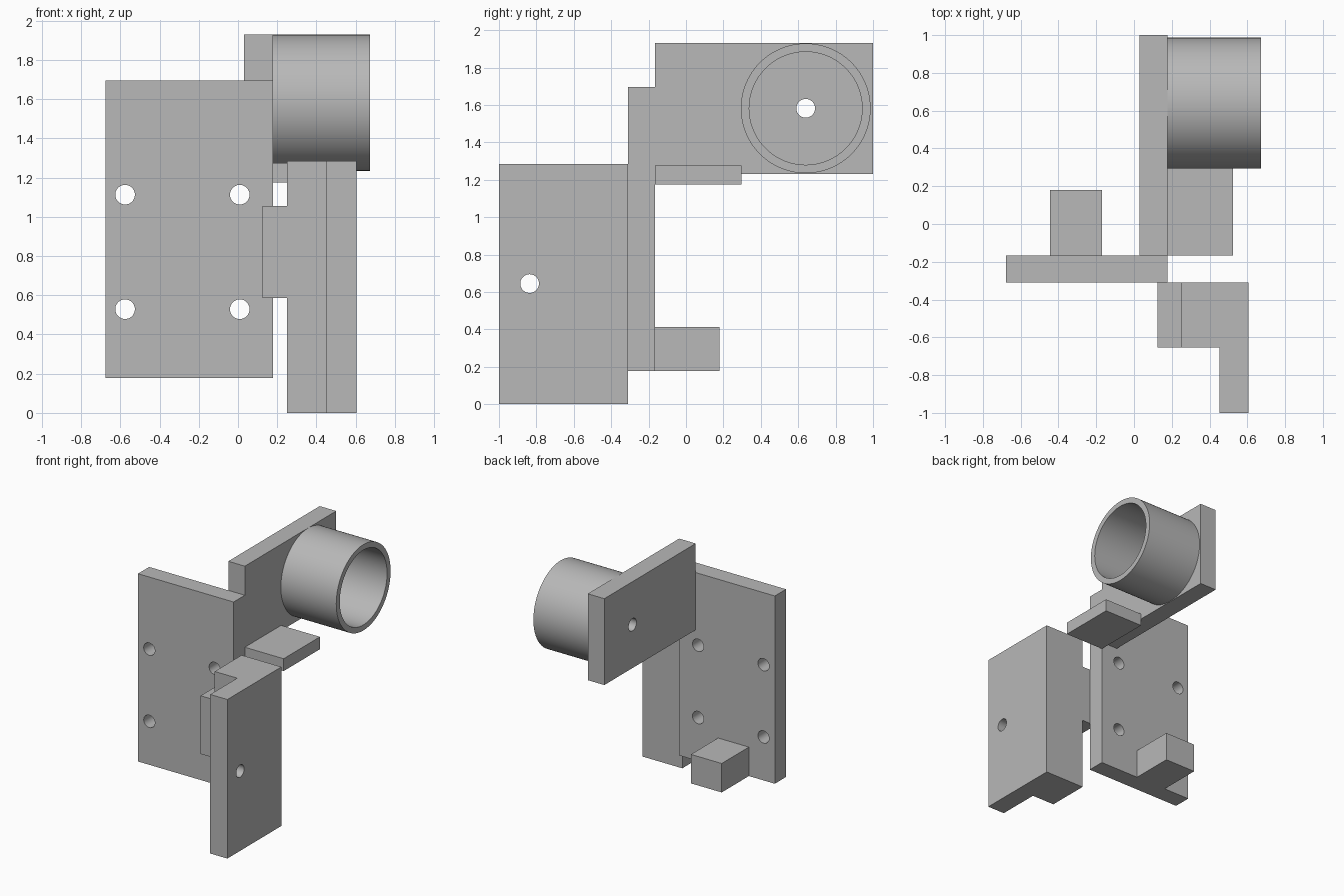
import bpy
import math
from mathutils import Vector

cube = bpy.data.objects.get("Cube")
if cube:
    bpy.data.objects.remove(cube, do_unlink=True)

grey = bpy.data.materials.new("light_grey")
grey.use_nodes = True
colour = (0.48, 0.48, 0.48, 1)
grey.diffuse_color = colour
grey.node_tree.nodes["Principled BSDF"].inputs["Base Color"].default_value = colour


def box(name, low, high):
    """Box between two opposite corners."""
    low, high = Vector(low), Vector(high)
    bpy.ops.mesh.primitive_cube_add(size=1, location=(low + high) / 2)
    ob = bpy.context.object
    ob.name = name
    ob.scale = high - low
    bpy.ops.object.transform_apply(location=False, rotation=False, scale=True)
    ob.data.materials.append(grey)
    return ob


def cylinder(name, centre, radius, length, axis, sides=48):
    """Cylinder lying along the x or y axis."""
    turn = (0, math.pi / 2, 0) if axis == "x" else (math.pi / 2, 0, 0)
    bpy.ops.mesh.primitive_cylinder_add(vertices=sides, radius=radius, depth=length,
                                        location=centre, rotation=turn)
    ob = bpy.context.object
    ob.name = name
    ob.data.materials.append(grey)
    return ob


def cut(ob, cutter):
    """Subtract the cutter and remove it."""
    mod = ob.modifiers.new("cut", "BOOLEAN")
    mod.operation = "DIFFERENCE"
    mod.solver = "EXACT"
    mod.object = cutter
    bpy.ops.object.select_all(action="DESELECT")
    bpy.context.view_layer.objects.active = ob
    ob.select_set(True)
    bpy.ops.object.modifier_apply(modifier=mod.name)
    bpy.data.objects.remove(cutter, do_unlink=True)


def smooth(ob):
    bpy.ops.object.select_all(action="DESELECT")
    bpy.context.view_layer.objects.active = ob
    ob.select_set(True)
    bpy.ops.object.shade_smooth_by_angle(angle=math.radians(30))


HOLE = 0.05
FRONT, BACK = -0.31, -0.167     # mounting plate faces
SIDE = 0.178                    # shared side of plate and arm

# Mounting plate with four screw holes
plate = box("mounting_plate", (-0.677, FRONT, 0.178), (SIDE, BACK, 1.695))
for x in (-0.576, 0.009):
    for z in (0.529, 1.113):
        cut(plate, cylinder("hole", (x, -0.24, z), HOLE, 0.5, "y"))

# Foot block behind the plate
box("foot_block", (-0.445, BACK, 0.178), (-0.17, 0.18, 0.412))

# Upper arm reaching back, and the cup fixed to its side
CUP_Y, CUP_Z = 0.64, 1.582
arm = box("upper_arm", (0.03, BACK, 1.232), (SIDE, 1, 1.93))
cut(arm, cylinder("hole", (0.1, CUP_Y, CUP_Z), HOLE, 0.5, "x"))

cup = cylinder("cup_tube", ((SIDE + 0.673) / 2, CUP_Y, CUP_Z), 0.347, 0.673 - SIDE, "x", 96)
cut(cup, cylinder("bore", (0.42, CUP_Y, CUP_Z), 0.302, 1, "x", 96))

# Small shelf under the arm
box("shelf", (SIDE, BACK, 1.175), (0.525, 0.296, 1.275))

# Separate clamp: upright plate with a hole, thick rear block and side tab
clamp = box("clamp_plate", (0.452, -1, 0), (0.605, FRONT, 1.285))
cut(clamp, cylinder("hole", (0.53, -0.836, 0.645), HOLE, 0.5, "x"))
box("clamp_block", (0.25, -0.655, 0), (0.452, FRONT, 1.285))
box("clamp_tab", (0.124, -0.655, 0.585), (0.25, FRONT, 1.055))

for part in (plate, arm, cup, clamp):
    smooth(part)
